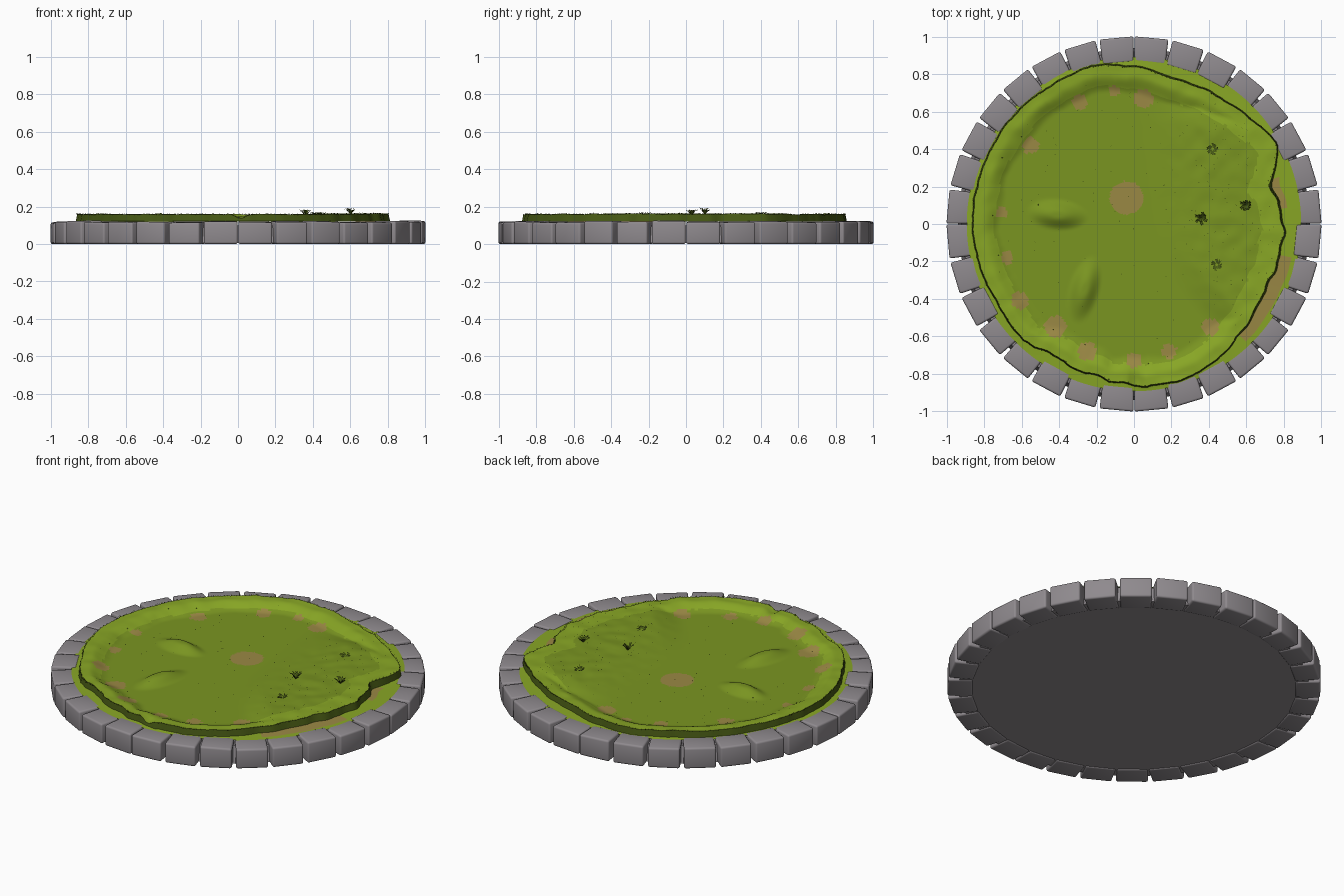
import bpy, bmesh, math, random
from math import sin, cos, tau, radians, degrees, hypot, atan2
from mathutils import Vector, noise

random.seed(4)
cube = bpy.data.objects.get("Cube")
if cube:
    bpy.data.objects.remove(cube)


def material(name, r, g, b):
    def lin(c):
        c /= 255
        return c / 12.92 if c < 0.04 else ((c + 0.055) / 1.055) ** 2.4
    col = (lin(r), lin(g), lin(b), 1)
    m = bpy.data.materials.new(name)
    m.use_nodes = True
    m.diffuse_color = col
    bsdf = m.node_tree.nodes["Principled BSDF"]
    bsdf.inputs["Base Color"].default_value = col
    bsdf.inputs["Roughness"].default_value = 0.9
    return m


STONE = material("grey_stone", 143, 138, 142)
FLOOR = material("meadow_green", 122, 149, 33)
RIM = material("bright_grass", 136, 166, 37)
DARK = material("dark_grass", 70, 88, 20)
DIRT = material("bare_earth", 154, 136, 68)


def finish(bm, name, mats, angle=None):
    mesh = bpy.data.meshes.new(name)
    bm.to_mesh(mesh)
    bm.free()
    ob = bpy.data.objects.new(name, mesh)
    bpy.context.collection.objects.link(ob)
    for m in mats:
        mesh.materials.append(m)
    if angle:
        bpy.ops.object.select_all(action="DESELECT")
        ob.select_set(True)
        bpy.context.view_layer.objects.active = ob
        bpy.ops.object.shade_smooth_by_angle(angle=radians(angle))
    return ob


def smooth(a, b, v):
    t = min(1, max(0, (v - a) / (b - a)))
    return t * t * (3 - 2 * t)


# Base disc
bm = bmesh.new()
bmesh.ops.create_cone(bm, cap_ends=True, segments=96, radius1=0.94, radius2=0.92, depth=0.095)
bmesh.ops.translate(bm, verts=bm.verts, vec=(0, 0, 0.0525))
finish(bm, "base_disc", [STONE], 30)

# Ring of worn kerb stones, paired tightly at the four quarters
COUNT = 32
for i in range(COUNT):
    bm = bmesh.new()
    top = random.uniform(0.117, 0.125)
    step = tau / COUNT
    gap_a = 0.002 if i % 8 == 0 else 0.012
    gap_b = 0.002 if i % 8 == 7 else 0.012
    a, b = i * step, (i + 1) * step
    corners = [(0.868, a + 0.002), (0.868, b - 0.002), (1.003, b - gap_b), (1.003, a + gap_a)]
    rows = []
    for z in (0, top):
        rows.append([bm.verts.new((r * cos(t), r * sin(t), z)) for r, t in corners])
    bm.faces.new(rows[0][::-1])
    bm.faces.new(rows[1])
    for k in range(4):
        n = (k + 1) % 4
        bm.faces.new((rows[0][k], rows[0][n], rows[1][n], rows[1][k]))
    rows[1][2].co.z -= random.uniform(0, 0.006)
    rows[1][3].co.z -= random.uniform(0, 0.006)
    bmesh.ops.recalc_face_normals(bm, faces=bm.faces)
    bmesh.ops.bevel(bm, geom=bm.edges[:], offset=0.011, segments=3, profile=0.5, affect="EDGES")
    finish(bm, f"kerb_stone_{i + 1}", [STONE], 40)

# Radius of the turf bank's outer edge, every 15 degrees from +x
CREST = (0.79, 0.76, 0.87, 0.83, 0.81, 0.80, 0.84, 0.87, 0.86, 0.86, 0.86, 0.86,
         0.86, 0.85, 0.84, 0.85, 0.82, 0.83, 0.86, 0.87, 0.85, 0.81, 0.78, 0.79)
# Bare earth patches: x, y, radius
PATCHES = ((-0.04, 0.14, 0.09), (-0.29, 0.65, 0.04), (0.05, 0.67, 0.05), (-0.11, 0.71, 0.03),
           (-0.55, 0.42, 0.045), (-0.71, 0.06, 0.03), (-0.68, -0.18, 0.035), (-0.61, -0.41, 0.045),
           (-0.42, -0.55, 0.06), (-0.25, -0.68, 0.05), (0, -0.73, 0.04), (0.19, -0.68, 0.04),
           (0.41, -0.55, 0.045))


def crest(t):
    u = (t % tau) / tau * len(CREST)
    i = int(u) % len(CREST)
    f = smooth(0, 1, u - int(u))
    r = CREST[i] * (1 - f) + CREST[(i + 1) % len(CREST)] * f
    rough = 1 if cos(t) > 0.9 or -0.7 < cos(t) < 0.1 and sin(t) < 0 else 0.3
    r += rough * 0.022 * noise.noise(Vector((cos(t) * 9, sin(t) * 9, 0)))
    return min(r + random.uniform(-0.002, 0.002), 0.874)


def mound(x, y, cx, cy, turn, length, width):
    dx, dy = x - cx, y - cy
    u = (dx * cos(turn) + dy * sin(turn)) / length
    v = (dy * cos(turn) - dx * sin(turn)) / width
    return smooth(1, 0.15, hypot(u, v))


def bank(x, y, edge):
    r = hypot(x, y)
    wobble = 0.03 * noise.noise(Vector((x * 6, y * 6, 3)))
    return smooth(edge - 0.15 + wobble, edge - 0.045, r)


def hill(x, y):
    west = smooth(0.08, 0.5, x + 0.12 * y)
    south = smooth(-0.02, 0.16, (x - 0.1) * 0.735 + (y + 0.2) * 0.68)
    north = smooth(0.72, 0.5, y)
    return west * south * north


def height(x, y, edge):
    lump = noise.noise(Vector((x * 13, y * 13, 0)))
    h, b = hill(x, y), bank(x, y, edge)
    z = max(0.036 * b, 0.038 * h)
    z += 0.035 * mound(x, y, -0.41, 0.05, -0.1, 0.17, 0.085)
    z += 0.035 * mound(x, y, -0.265, -0.35, 1.3, 0.19, 0.085)
    z -= 0.02 * b * mound(x, y, 0.01, -0.86, 0, 0.05, 0.12)
    return 0.123 + z + 0.005 * lump * max(h, b)


# Turf: polar height field whose rings follow the bank's edge
SEGS, RINGS = 240, 72
OUTER = (0.1, 0.4, 0.7, 1)
edges = [crest(tau * j / SEGS) for j in range(SEGS)]
bm = bmesh.new()
centre = bm.verts.new((0, 0, height(0, 0, 0.85)))
rings = []
for k in range(1, RINGS + len(OUTER) + 1):
    ring = []
    for j, edge in enumerate(edges):
        t = tau * j / SEGS
        if k <= RINGS:
            f = k / RINGS
            r = edge * f
        else:
            f = OUTER[k - RINGS - 1]
            r = edge + max(0.007, (0.892 - edge) * f) if f < 1 else 0.894
        x, y = r * cos(t), r * sin(t)
        z = height(x, y, edge) if k <= RINGS else 0.124 - 0.004 * f
        ring.append(bm.verts.new((x, y, z)))
    rings.append(ring)
for j in range(SEGS):
    n = (j + 1) % SEGS
    bm.faces.new((centre, rings[0][j], rings[0][n]))
    for k in range(len(rings) - 1):
        f = bm.faces.new((rings[k][j], rings[k + 1][j], rings[k + 1][n], rings[k][n]))
        c = f.calc_center_median()
        turn = degrees(tau * j / SEGS)
        strip = 313 < turn < 347 and k in (RINGS, RINGS + 1) or 5 < turn < 18 and k == RINGS
        if k == RINGS - 1:
            f.material_index = 2
        elif strip or any(hypot(c.x - x, c.y - y) < r for x, y, r in PATCHES):
            f.material_index = 3
        elif k >= RINGS or bank(c.x, c.y, edges[j]) > 0.3:
            f.material_index = 1
finish(bm, "turf", [FLOOR, RIM, DARK, DIRT], 40)


def blade(bm, x, y, z, lean, reach, rise, width):
    """One pointed leaf rising from a spot."""
    side = Vector((-sin(lean), cos(lean), 0)) * width
    root = Vector((x, y, z))
    mid = root + Vector((cos(lean) * reach * 0.5, sin(lean) * reach * 0.5, rise * 0.8))
    tip = root + Vector((cos(lean) * reach, sin(lean) * reach, rise))
    bm.faces.new([bm.verts.new(p) for p in (root, mid + side, tip, mid - side)])


# Ragged grass fringe along the bank
bm = bmesh.new()
for j, edge in enumerate(edges):
    for _ in range(3):
        t = tau * (j + random.random()) / SEGS
        x, y = (edge - 0.003) * cos(t), (edge - 0.003) * sin(t)
        blade(bm, x, y, height(x, y, edge) - 0.004, t + random.uniform(-0.8, 0.8),
              random.uniform(0.004, 0.012), random.uniform(0.004, 0.009), 0.002)
finish(bm, "grass_fringe", [DARK])

# Short loose blades, thickest on the hill
bm = bmesh.new()
for _ in range(900):
    r, t = 0.8 * math.sqrt(random.random()), random.uniform(0, tau)
    x, y = r * cos(t), r * sin(t)
    edge = edges[int(t / tau * SEGS) % SEGS]
    if r < edge - 0.02 and random.random() < 0.1 + 0.5 * hill(x, y):
        blade(bm, x, y, height(x, y, edge) - 0.001, random.uniform(0, tau), 0.011, 0.005, 0.0015)
finish(bm, "loose_blades", [DARK])

# Small leafy sprigs on the hill
for i, (x, y, tall) in enumerate(((0.36, 0.03, 0.036), (0.60, 0.10, 0.034),
                                  (0.42, 0.40, 0.012), (0.44, -0.22, 0.01))):
    bm = bmesh.new()
    z = height(x, y, 0.8) - 0.003
    for n in range(9):
        lean = tau * n / 9 + random.uniform(-0.2, 0.2)
        reach = random.uniform(0.02, 0.04)
        blade(bm, x, y, z, lean, reach, tall * random.uniform(0.7, 1.1), 0.006)
        blade(bm, x + cos(lean) * reach * 0.6, y + sin(lean) * reach * 0.6, z + tall * 0.8,
              lean + 0.9, 0.016, 0.005, 0.004)
    finish(bm, f"sprig_{i + 1}", [DARK])
